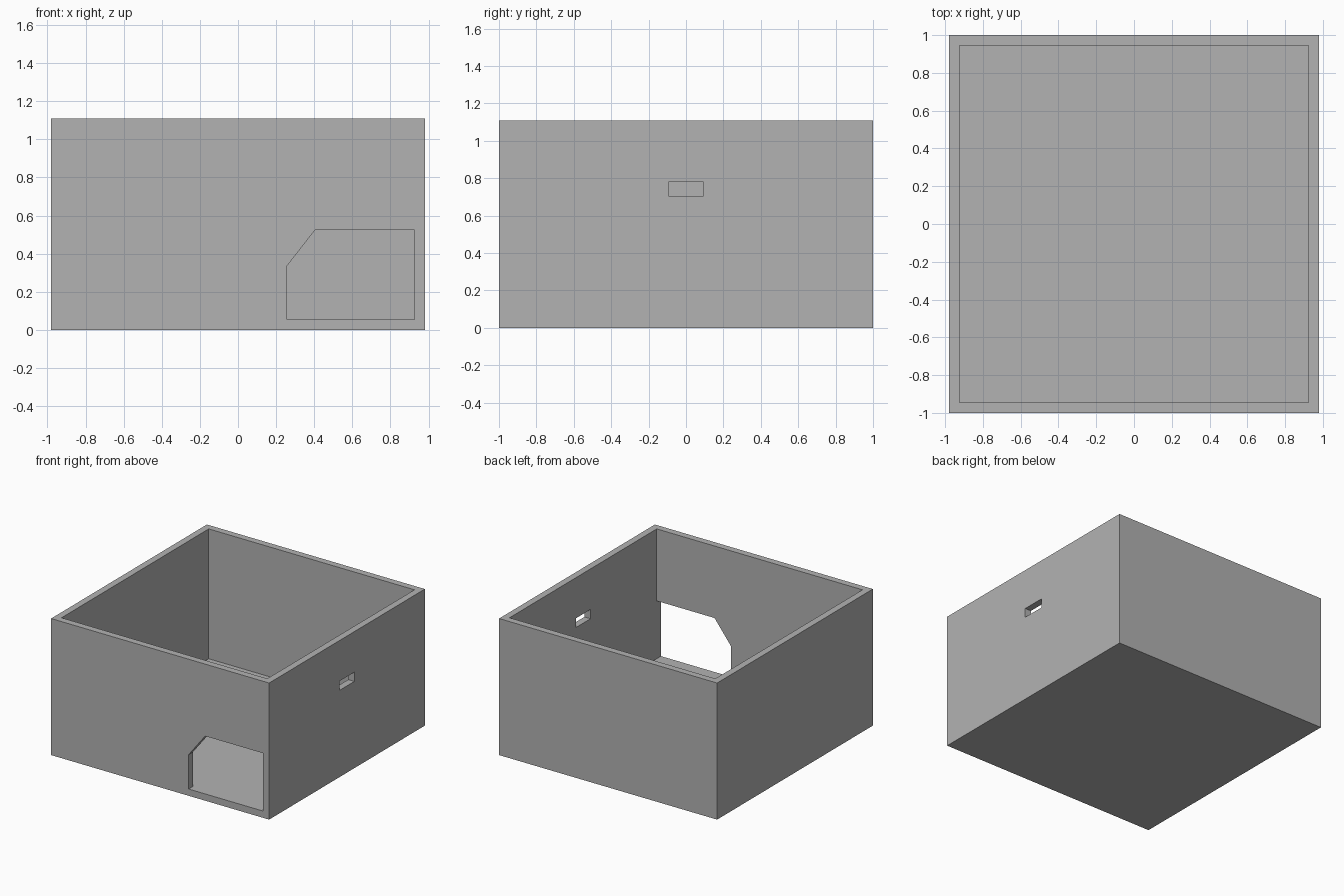
import bpy, bmesh
from mathutils import Vector

default = bpy.data.objects.get("Cube")
if default:
    bpy.data.objects.remove(default, do_unlink=True)

# Overall sizes
HX, HY, H = 0.98, 1.0, 1.11      # half width, half depth, height
T = 0.055                        # wall and floor thickness
IX, IY = HX - T, HY - T          # inner half sizes

grey = bpy.data.materials.new("plain grey")
grey.use_nodes = True
colour = (0.448, 0.448, 0.448, 1)
grey.diffuse_color = colour
grey.node_tree.nodes["Principled BSDF"].inputs["Base Color"].default_value = colour


def prism(name, outline, direction):
    """Extrude a closed outline along a direction into a solid object."""
    bm = bmesh.new()
    face = bm.faces.new([bm.verts.new(p) for p in outline])
    grown = bmesh.ops.extrude_face_region(bm, geom=[face], use_keep_orig=True)
    moved = [v for v in grown["geom"] if isinstance(v, bmesh.types.BMVert)]
    bmesh.ops.translate(bm, verts=moved, vec=Vector(direction))
    bmesh.ops.recalc_face_normals(bm, faces=bm.faces)
    mesh = bpy.data.meshes.new(name)
    bm.to_mesh(mesh)
    bm.free()
    mesh.materials.append(grey)
    obj = bpy.data.objects.new(name, mesh)
    bpy.context.collection.objects.link(obj)
    return obj


def rectangle(hx, hy, z):
    return [(-hx, -hy, z), (hx, -hy, z), (hx, hy, z), (-hx, hy, z)]


# Solid body, open cavity, clipped-corner doorway and side slot
box = prism("open_box", rectangle(HX, HY, 0), (0, 0, H))
cavity = prism("cavity_cutter", rectangle(IX, IY, T), (0, 0, H))
door = [(0.257, T), (IX, T), (IX, 0.525), (0.405, 0.525), (0.257, 0.335)]
doorway = prism("doorway_cutter", [(x, -HY - 0.1, z) for x, z in door],
                (0, T + 0.12, 0))
slot = [(-0.094, 0.705), (0.094, 0.705), (0.094, 0.78), (-0.094, 0.78)]
side_slot = prism("side_slot_cutter", [(IX - 0.1, y, z) for y, z in slot],
                  (0.3, 0, 0))

# Cut the openings, then discard the cutters
bpy.context.view_layer.objects.active = box
for cutter in (cavity, doorway, side_slot):
    cutter.hide_render = True
    mod = box.modifiers.new(cutter.name, 'BOOLEAN')
    mod.operation = 'DIFFERENCE'
    mod.solver = 'EXACT'
    mod.object = cutter
    bpy.ops.object.modifier_apply(modifier=mod.name)
    bpy.data.objects.remove(cutter, do_unlink=True)
